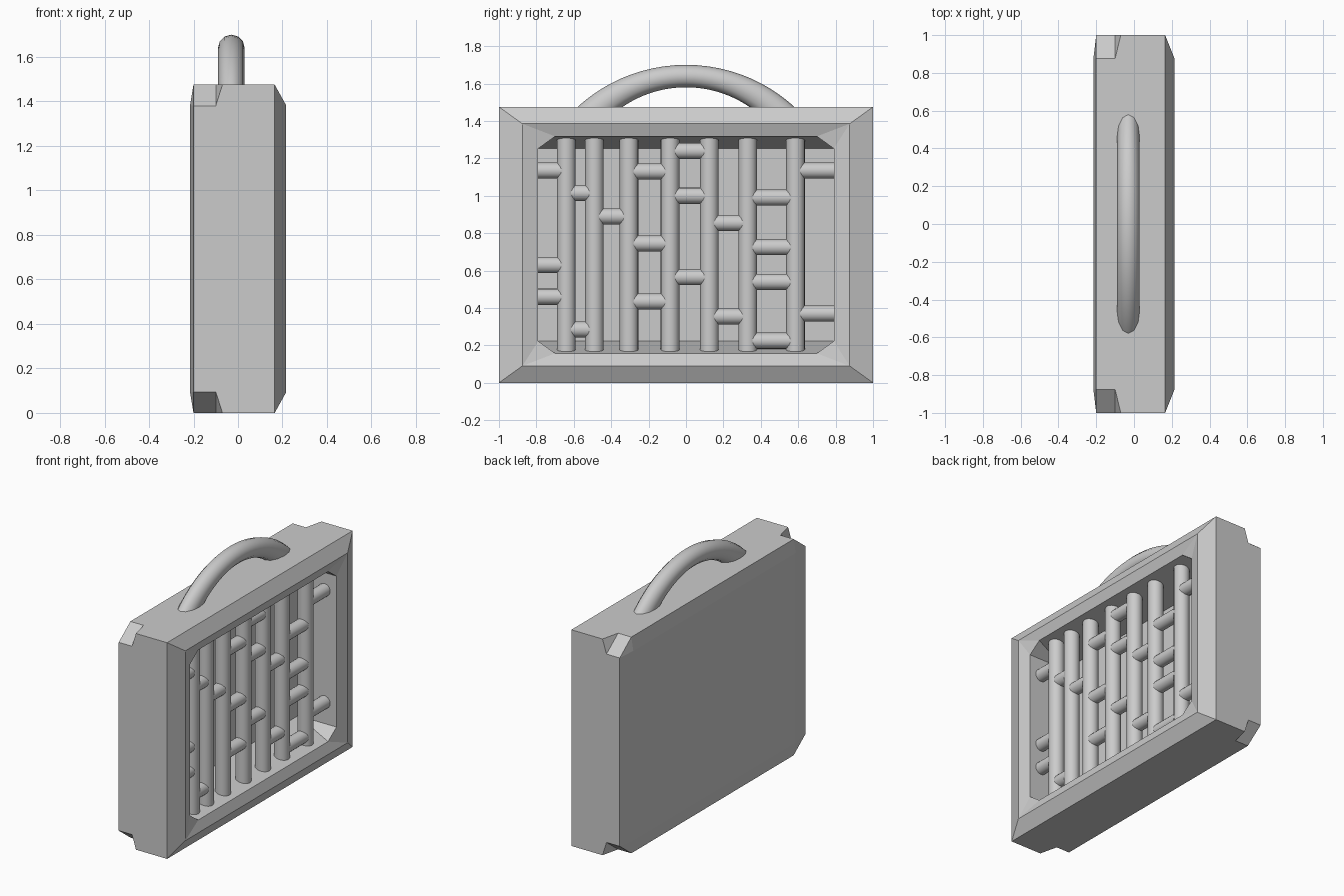
import bpy, bmesh, math

if "Cube" in bpy.data.objects:
    bpy.data.objects.remove(bpy.data.objects["Cube"])

MID = 0.7375  # mid height of the case


def finish(bm, name, smooth=False):
    bmesh.ops.remove_doubles(bm, verts=bm.verts, dist=1e-5)
    bmesh.ops.recalc_face_normals(bm, faces=bm.faces)
    me = bpy.data.meshes.new(name)
    bm.to_mesh(me)
    bm.free()
    ob = bpy.data.objects.new(name, me)
    bpy.context.collection.objects.link(ob)
    if smooth:
        bpy.context.view_layer.objects.active = ob
        ob.select_set(True)
        bpy.ops.object.shade_smooth_by_angle(angle=math.radians(40))
        ob.select_set(False)
    return ob


def loft(bm, rings):
    """Skin a list of closed point rings and cap both ends."""
    vs = [[bm.verts.new(p) for p in ring] for ring in rings]
    n = len(vs[0])
    for a, b in zip(vs, vs[1:]):
        for i in range(n):
            j = (i + 1) % n
            bm.faces.new((a[i], a[j], b[j], b[i]))
    bm.faces.new(vs[0])
    bm.faces.new(vs[-1])


def ring(x, hy, hz, cy=0.0, cz=0.0):
    """Rectangle with cut corners; zero cuts collapse to plain corners."""
    pts = []
    for sy, sz in ((1, 1), (-1, 1), (-1, -1), (1, -1)):
        pair = [(x, sy * hy, MID + sz * (hz - cz)), (x, sy * (hy - cy), MID + sz * hz)]
        pts += pair if sy * sz > 0 else pair[::-1]
    return pts


# Case shell: back, notched rear corners, bevelled rim, recessed cavity
bm = bmesh.new()
loft(bm, [
    ring(-0.215, 0.875, 0.6475),
    ring(-0.20, 1.0, MID, 0.125, 0.095),
    ring(-0.10, 1.0, MID, 0.125, 0.095),
    ring(-0.07, 1.0, MID),
    ring(0.165, 1.0, MID),
    ring(0.215, 0.875, 0.6475),
    ring(0.19, 0.79, 0.58, 0.09, 0.065),
    ring(-0.10, 0.79, 0.515),
])
finish(bm, "case")


def rod(name, a, b, r, axis, n=20):
    """Round rod given two end points along z or y."""
    rings = []
    for p in (a, b):
        loop = []
        for k in range(n):
            t = 2 * math.pi * k / n
            c, s = r * math.cos(t), r * math.sin(t)
            off = (c, s, 0) if axis == "z" else (c, 0, s)
            loop.append(tuple(u + v for u, v in zip(p, off)))
        rings.append(loop)
    bm = bmesh.new()
    loft(bm, rings)
    return finish(bm, name, True)


# Upright bars inside the window
BAR_X = 0.10
bars = [-0.64, -0.49, -0.305, -0.085, 0.125, 0.33, 0.585]
for y in bars:
    rod("upright_bar", (BAR_X, y, 0.13), (BAR_X, y, 1.345), 0.05, "z")

# Short cross rods in each gap between bars and side walls
edges = [-0.80] + bars + [0.80]
levels = [
    (1.135, 0.63, 0.46), (1.015, 0.285), (0.89,), (1.13, 0.745, 0.435),
    (1.24, 1.0, 0.565), (0.855, 0.355), (0.99, 0.725, 0.54, 0.225), (1.135, 0.37),
]
for y0, y1, zs in zip(edges, edges[1:], levels):
    for z in zs:
        rod("cross_rod", (BAR_X, y0, z), (BAR_X, y1, z), 0.043, "y")

# Carry handle: tube between an outer and an inner arc, thicker at the feet
STEPS, SIDES = 24, 12
rings = []
for i in range(STEPS + 1):
    t = 1.12 * (2 * i / STEPS - 1)
    ao, ai = math.radians(42.4) * t, math.radians(34.5) * t
    oy, oz = 0.86 * math.sin(ao), 1.70 - 0.86 * (1 - math.cos(ao))
    iy, iz = 0.60 * math.sin(ai), 1.58 - 0.60 * (1 - math.cos(ai))
    loop = []
    for k in range(SIDES):
        a = 2 * math.pi * k / SIDES
        w = (1 + math.cos(a)) / 2
        loop.append((-0.03 + 0.06 * math.sin(a), iy + (oy - iy) * w, iz + (oz - iz) * w))
    rings.append(loop)
bm = bmesh.new()
loft(bm, rings)
finish(bm, "handle", True)
